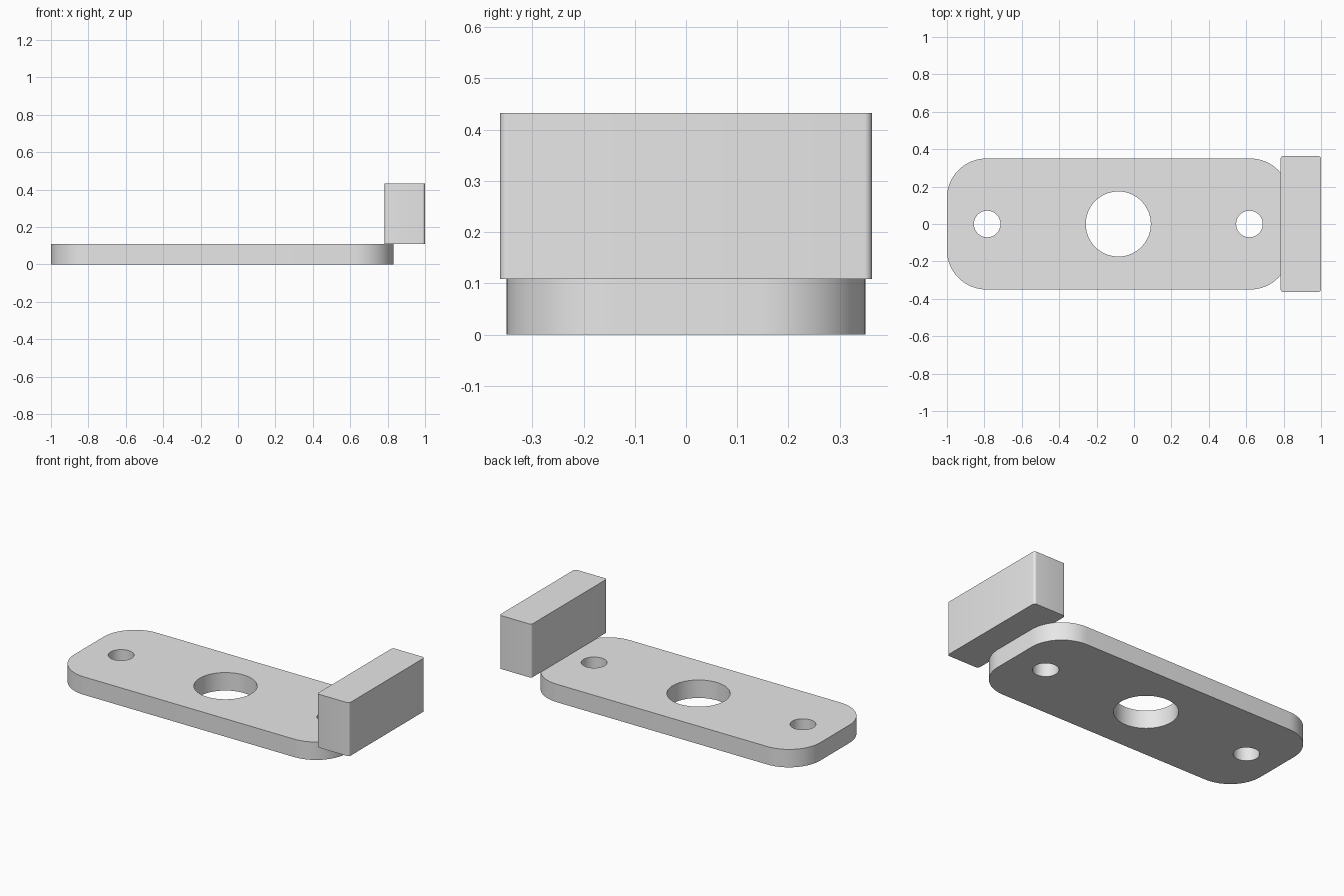
import bpy
import bmesh
from math import radians
from mathutils import Matrix

cube = bpy.data.objects.get("Cube")
if cube:
    bpy.data.objects.remove(cube, do_unlink=True)

grey = bpy.data.materials.new("plain grey")
grey.use_nodes = True
grey.diffuse_color = (0.8, 0.8, 0.8, 1)
grey.node_tree.nodes["Principled BSDF"].inputs["Base Color"].default_value = (0.8, 0.8, 0.8, 1)


def make_object(name, bm):
    mesh = bpy.data.meshes.new(name)
    bm.to_mesh(mesh)
    bm.free()
    mesh.materials.append(grey)
    obj = bpy.data.objects.new(name, mesh)
    bpy.context.collection.objects.link(obj)
    return obj


def rounded_box(name, size, centre, radius, segments):
    """Box whose four upright edges are rounded."""
    bm = bmesh.new()
    bmesh.ops.create_cube(bm, size=1)
    bmesh.ops.scale(bm, vec=size, verts=bm.verts)
    bmesh.ops.translate(bm, vec=centre, verts=bm.verts)
    upright = [e for e in bm.edges
               if abs(e.verts[0].co.z - e.verts[1].co.z) > size[2] / 2]
    bmesh.ops.bevel(bm, geom=upright, offset=radius, segments=segments,
                    profile=0.5, affect='EDGES')
    return make_object(name, bm)


def drill(target, x, radius):
    """Cut a round hole straight down through the target."""
    bm = bmesh.new()
    bmesh.ops.create_cone(bm, cap_ends=True, segments=64, radius1=radius,
                          radius2=radius, depth=1,
                          matrix=Matrix.Translation((x, 0, 0)))
    cutter = make_object("hole_cutter", bm)
    cutter.hide_render = True
    mod = target.modifiers.new("hole", 'BOOLEAN')
    mod.operation = 'DIFFERENCE'
    mod.solver = 'EXACT'
    mod.object = cutter
    bpy.context.view_layer.objects.active = target
    bpy.ops.object.modifier_apply(modifier=mod.name)
    bpy.data.objects.remove(cutter, do_unlink=True)


# Flat base plate with one large and two small holes
middle = -0.084
plate = rounded_box("base_plate", (1.832, 0.7, 0.109), (middle, 0, 0.0545), 0.21, 16)
drill(plate, middle, 0.174)
for side in (-1, 1):
    drill(plate, middle + side * 0.701, 0.071)

# Upright block resting on the end of the plate
block = rounded_box("end_block", (0.216, 0.726, 0.324), (0.892, 0, 0.271), 0.015, 6)

# Smooth the rounded walls, keep the rims sharp
for obj in (plate, block):
    bpy.ops.object.select_all(action='DESELECT')
    obj.select_set(True)
    bpy.context.view_layer.objects.active = obj
    bpy.ops.object.shade_smooth_by_angle(angle=radians(30))
